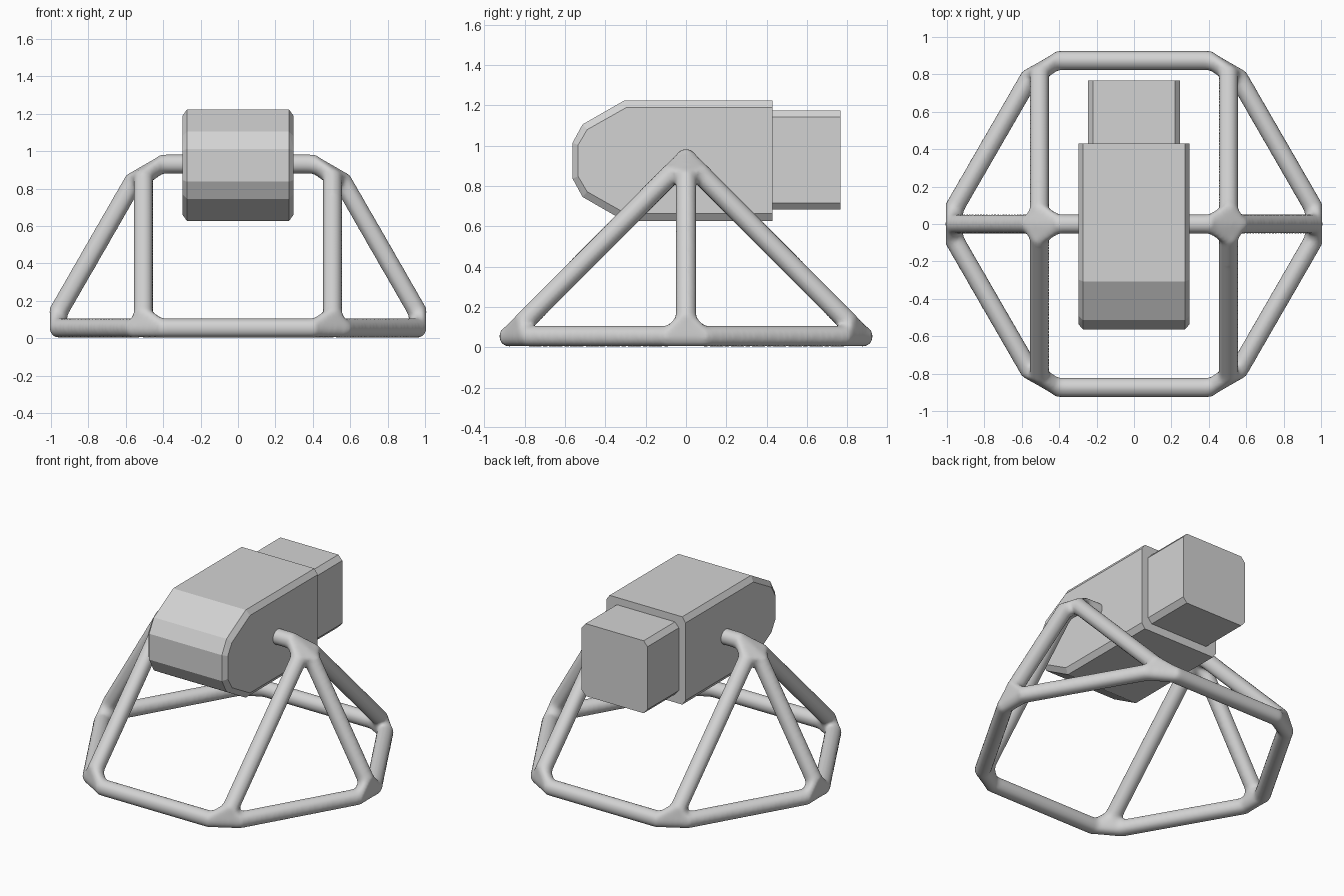
import bpy, bmesh, math
from mathutils import Vector

if "Cube" in bpy.data.objects:
    bpy.data.objects.remove(bpy.data.objects["Cube"])

grey = bpy.data.materials.new("light grey")
grey.diffuse_color = (0.65, 0.65, 0.65, 1)
grey.use_nodes = True
grey.node_tree.nodes["Principled BSDF"].inputs["Base Color"].default_value = grey.diffuse_color


def hull(bm, points):
    """Add the convex solid around the given points."""
    verts = [bm.verts.new(p) for p in points]
    res = bmesh.ops.convex_hull(bm, input=verts)
    loose = [v for v in verts if v.is_valid and not v.link_faces]
    bmesh.ops.delete(bm, geom=loose, context='VERTS')


def ring(a, b, dist, radius, n=16):
    """Circle of points around the line a-b, dist away from a."""
    d = (b - a).normalized()
    side = d.orthogonal().normalized()
    up = d.cross(side)
    c = a + d * dist
    return [c + radius * (math.cos(t) * side + math.sin(t) * up)
            for t in (2 * math.pi * i / n for i in range(n))]


def finish(bm, name):
    bmesh.ops.recalc_face_normals(bm, faces=bm.faces[:])
    me = bpy.data.meshes.new(name)
    bm.to_mesh(me)
    bm.free()
    me.materials.append(grey)
    ob = bpy.data.objects.new(name, me)
    bpy.context.collection.objects.link(ob)
    return ob


# Tubular stand: hexagonal base, two apexes, a cross bar
R, BASE, TOP = 1.01, 0.054, 0.932
TUBE, REACH = 0.053, 0.1
nodes = [Vector((R * math.cos(math.radians(60 * i)),
                 R * math.sin(math.radians(60 * i)), BASE)) for i in range(6)]
nodes += [Vector((R / 2, 0, TOP)), Vector((-R / 2, 0, TOP))]
edges = [(i, (i + 1) % 6) for i in range(6)]
edges += [(6, 0), (6, 1), (6, 5), (7, 2), (7, 3), (7, 4), (6, 7)]

bm = bmesh.new()
for i, j in edges:
    a, b = nodes[i], nodes[j]
    hull(bm, ring(a, b, REACH * 0.85, TUBE) + ring(b, a, REACH * 0.85, TUBE))
for i, a in enumerate(nodes):
    pts = []
    for e in edges:
        if i in e:
            pts += ring(a, nodes[e[0] if e[1] == i else e[1]], REACH, TUBE)
    hull(bm, pts)
stand = finish(bm, "tubular_stand")
rm = stand.modifiers.new("fuse", 'REMESH')
rm.mode = 'VOXEL'
rm.voxel_size = 0.015
rm.use_smooth_shade = True
sm = stand.modifiers.new("soften", 'SMOOTH')
sm.factor = 0.5
sm.iterations = 8

# Main housing: rounded-nose side profile with chamfered sides
MID = 0.925
outer = [(0.43, 0.298), (-0.307, 0.298), (-0.513, 0.18), (-0.563, 0.088)]
inner = [(0.43, 0.263), (-0.297, 0.263), (-0.490, 0.154), (-0.535, 0.078)]
bm = bmesh.new()
hull(bm, [(sx * x, y, MID + sz * z)
          for prof, x in ((outer, 0.273), (inner, 0.298))
          for y, z in prof for sx in (-1, 1) for sz in (-1, 1)])
bmesh.ops.dissolve_limit(bm, angle_limit=math.radians(3),
                         verts=bm.verts[:], edges=bm.edges[:])
finish(bm, "main_housing")

# Rear block: box with chamfered long edges
bm = bmesh.new()
hull(bm, [(sx * x, y, 0.928 + sz * z)
          for x, z in ((0.247, 0.213), (0.218, 0.246))
          for y in (0.42, 0.766) for sx in (-1, 1) for sz in (-1, 1)])
bmesh.ops.dissolve_limit(bm, angle_limit=math.radians(3),
                         verts=bm.verts[:], edges=bm.edges[:])
finish(bm, "rear_block")
